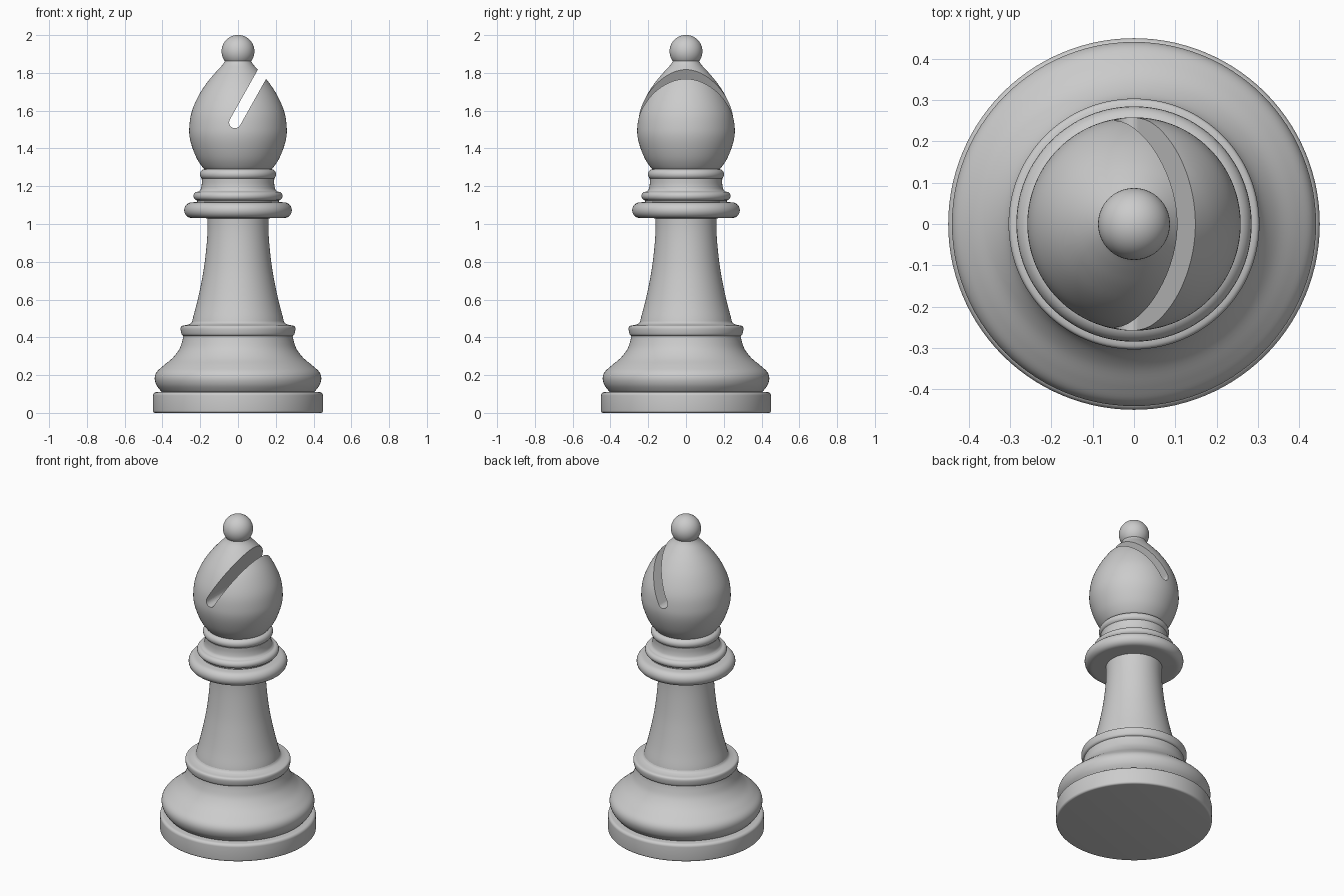
import bpy, bmesh, math

if "Cube" in bpy.data.objects:
    bpy.data.objects.remove(bpy.data.objects["Cube"])

SEG = 112
mat = bpy.data.materials.new("light grey")
mat.diffuse_color = (0.6, 0.6, 0.6, 1)
mat.use_nodes = True
mat.node_tree.nodes["Principled BSDF"].inputs["Base Color"].default_value = mat.diffuse_color


def curve(pts, steps=5):
    """Smooth curve through (radius, height) points."""
    p = [pts[0]] + list(pts) + [pts[-1]]
    out = []
    for i in range(1, len(p) - 2):
        a, b, c, d = p[i - 1:i + 3]
        for s in range(steps):
            t = s / steps
            out.append(tuple(0.5 * (2 * b[k] + (c[k] - a[k]) * t
                       + (2 * a[k] - 5 * b[k] + 4 * c[k] - d[k]) * t ** 2
                       + (3 * b[k] - a[k] - 3 * c[k] + d[k]) * t ** 3) for k in (0, 1)))
    return out + [pts[-1]]


def arc(r, z, rr, rz, a0=-90, a1=90, n=12):
    """Elliptical arc in the profile plane."""
    return [(r + rr * math.cos(math.radians(a0 + (a1 - a0) * i / n)),
             z + rz * math.sin(math.radians(a0 + (a1 - a0) * i / n))) for i in range(n + 1)]


def finish(bm, name):
    bmesh.ops.recalc_face_normals(bm, faces=bm.faces[:])
    me = bpy.data.meshes.new(name)
    bm.to_mesh(me)
    bm.free()
    ob = bpy.data.objects.new(name, me)
    me.materials.append(mat)
    bpy.context.collection.objects.link(ob)
    return ob


def smooth(ob):
    bpy.ops.object.select_all(action='DESELECT')
    ob.select_set(True)
    bpy.context.view_layer.objects.active = ob
    bpy.ops.object.shade_smooth_by_angle(angle=math.radians(35))


def lathe(name, profile):
    """Revolve a profile about z, closing both ends on flat caps."""
    bm = bmesh.new()
    rings = [[bm.verts.new((r * math.cos(2 * math.pi * i / SEG),
                            r * math.sin(2 * math.pi * i / SEG), z)) for i in range(SEG)]
             for r, z in profile]
    for lo, hi in zip(rings, rings[1:]):
        for i in range(SEG):
            j = (i + 1) % SEG
            bm.faces.new((lo[i], lo[j], hi[j], hi[i]))
    bm.faces.new(rings[0][::-1])
    bm.faces.new(rings[-1])
    bmesh.ops.remove_doubles(bm, verts=bm.verts[:], dist=1e-5)
    ob = finish(bm, name)
    smooth(ob)
    return ob


# Foot disc, swelling base and its top lip
lathe("foot_disc", arc(0.438, 0.012, 0.012, 0.012, -90, 0, 5)
      + arc(0.432, 0.092, 0.018, 0.018, 0, 90, 6) + [(0.39, 0.113)])
lathe("base_bulge", curve([(0.395, 0.105), (0.412, 0.12), (0.433, 0.15), (0.441, 0.185),
                           (0.43, 0.217), (0.395, 0.25), (0.347, 0.29), (0.312, 0.335),
                           (0.295, 0.38), (0.288, 0.415)]))
lathe("base_lip", [(0.28, 0.405)] + curve([(0.288, 0.407), (0.298, 0.415), (0.303, 0.435),
                                           (0.303, 0.452), (0.295, 0.461), (0.27, 0.466),
                                           (0.248, 0.476), (0.236, 0.50)]))

# Tapered stem
lathe("stem", curve([(0.245, 0.47), (0.238, 0.505), (0.218, 0.58), (0.198, 0.67),
                     (0.180, 0.77), (0.167, 0.88), (0.161, 0.97), (0.162, 1.04)]))

# Collar disc and neck rings
lathe("collar_disc", [(0.15, 1.03), (0.235, 1.032)] + arc(0.245, 1.073, 0.04, 0.041)
      + [(0.21, 1.118)])
lathe("neck_ring_lower", [(0.215, 1.11), (0.217, 1.125)] + arc(0.213, 1.148, 0.023, 0.023)
      + curve([(0.207, 1.173), (0.197, 1.185), (0.192, 1.21), (0.192, 1.24)]))
lathe("neck_ring_upper", [(0.18, 1.235)] + arc(0.173, 1.263, 0.029, 0.028) + [(0.165, 1.293)])

# Teardrop head
head = lathe("head", curve([(0.165, 1.28), (0.187, 1.30), (0.217, 1.345), (0.242, 1.405),
                            (0.256, 1.46), (0.258, 1.51), (0.25, 1.575), (0.23, 1.635),
                            (0.197, 1.70), (0.155, 1.76), (0.112, 1.81), (0.08, 1.845),
                            (0.066, 1.87)], 4))
lathe("finial_ball", arc(0, 1.914, 0.087, 0.087, -89.5, 89.5, 36))

# Slanted round-bottomed slot cut through the head
ang, half, cx, cz = math.radians(60.7), 0.031, -0.016, 1.538
outline = arc(0, 0, half, half, 90, 270, 16) + [(0.6, -half), (0.6, half)]
bm = bmesh.new()
sides = [[bm.verts.new((cx + u * math.cos(ang) - v * math.sin(ang), y,
                        cz + u * math.sin(ang) + v * math.cos(ang))) for u, v in outline]
         for y in (-0.4, 0.4)]
n = len(outline)
bm.faces.new(sides[0])
bm.faces.new(sides[1][::-1])
for i in range(n):
    j = (i + 1) % n
    bm.faces.new((sides[0][j], sides[0][i], sides[1][i], sides[1][j]))
cutter = finish(bm, "slot_cutter")
cutter.hide_render = True
mod = head.modifiers.new("slot", 'BOOLEAN')
mod.operation = 'DIFFERENCE'
mod.solver = 'EXACT'
mod.object = cutter
bpy.ops.object.select_all(action='DESELECT')
head.select_set(True)
bpy.context.view_layer.objects.active = head
bpy.ops.object.modifier_apply(modifier=mod.name)
bpy.data.objects.remove(cutter)
smooth(head)
